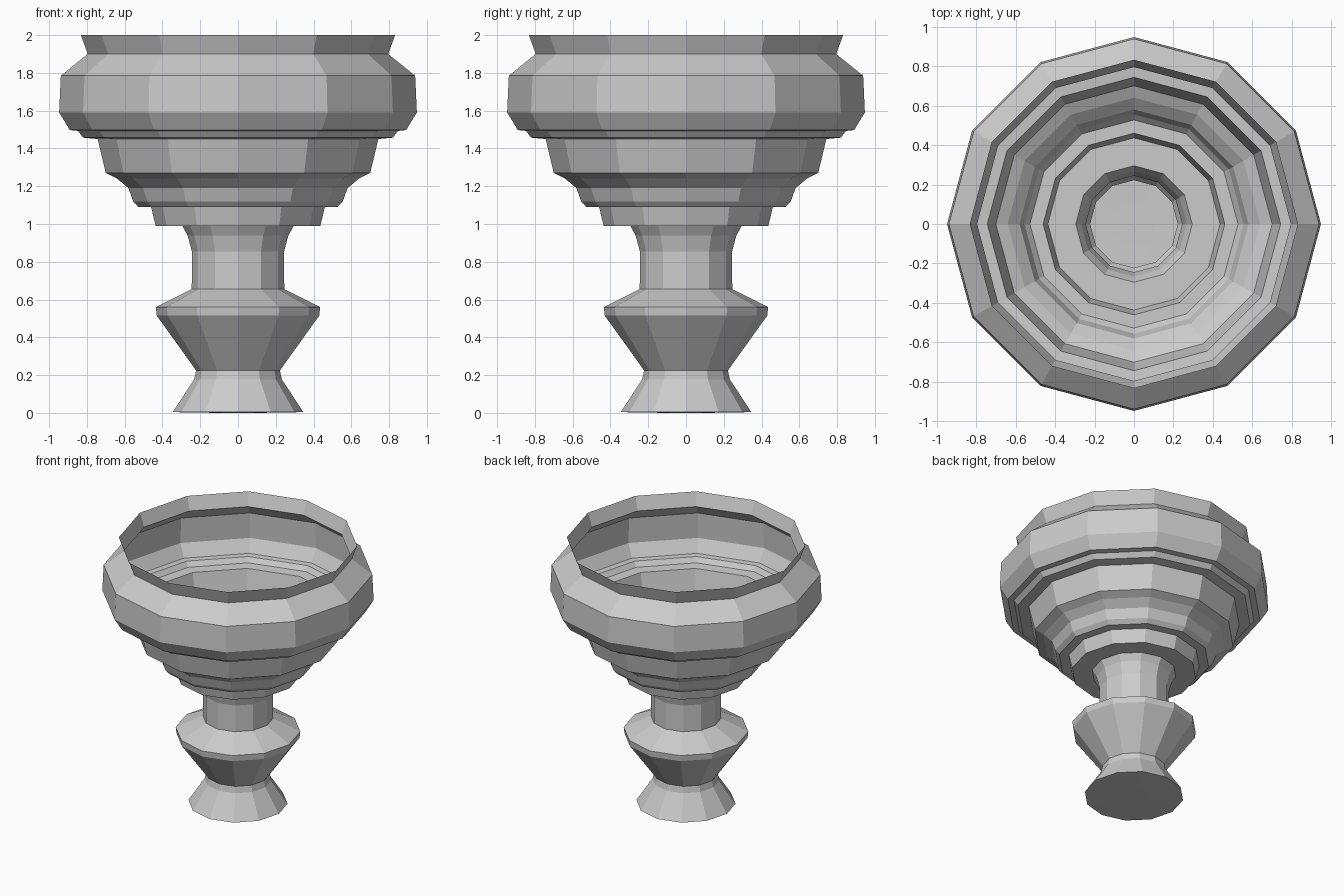
import bpy, bmesh
from math import cos, sin, pi

if "Cube" in bpy.data.objects:
    bpy.data.objects.remove(bpy.data.objects["Cube"])

SIDES = 12

# Goblet profile as (radius, height), from foot centre to open rim
profile = [
    # foot
    (0.11, 0.0), (0.346, 0.004), (0.232, 0.177), (0.222, 0.225),
    # knop and stem
    (0.43, 0.515), (0.435, 0.56), (0.245, 0.655), (0.244, 0.855),
    (0.267, 0.94), (0.295, 0.99),
    # stepped bowl
    (0.436, 0.99), (0.46, 1.09), (0.527, 1.09), (0.555, 1.12),
    (0.58, 1.19), (0.64, 1.24), (0.70, 1.27), (0.743, 1.45),
    (0.82, 1.457), (0.847, 1.493), (0.89, 1.497),
    # wide band and lip
    (0.947, 1.59), (0.938, 1.785), (0.795, 1.90), (0.832, 2.0),
]

bm = bmesh.new()
rings = []
for r, z in profile:
    rings.append([bm.verts.new((r * cos(2 * pi * i / SIDES),
                                r * sin(2 * pi * i / SIDES), z))
                  for i in range(SIDES)])

# Foot underside, then the thin wall
bm.faces.new(rings[0][::-1])
for low, high in zip(rings, rings[1:]):
    for i in range(SIDES):
        j = (i + 1) % SIDES
        bm.faces.new((low[i], low[j], high[j], high[i]))

mesh = bpy.data.meshes.new("goblet")
bm.to_mesh(mesh)
bm.free()
goblet = bpy.data.objects.new("goblet", mesh)
bpy.context.collection.objects.link(goblet)
